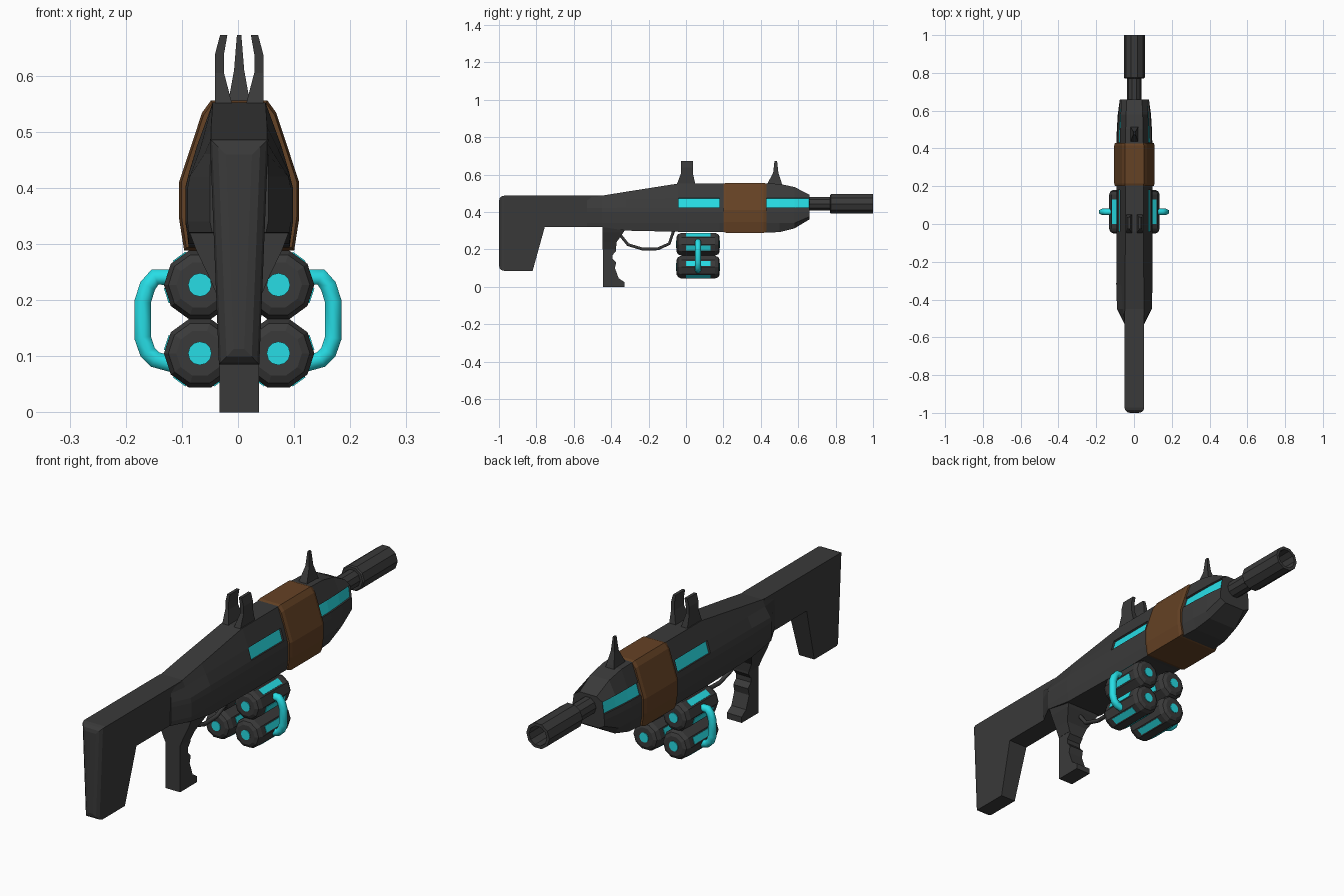
import bpy, bmesh, math
from mathutils import Vector

default = bpy.data.objects.get("Cube")
if default:
    bpy.data.objects.remove(default, do_unlink=True)


def material(name, rgb):
    m = bpy.data.materials.new(name)
    m.use_nodes = True
    m.diffuse_color = (*rgb, 1)
    m.node_tree.nodes["Principled BSDF"].inputs["Base Color"].default_value = (*rgb, 1)
    return m


DARK = material("charcoal", (0.042, 0.042, 0.042))
BROWN = material("brown", (0.13, 0.054, 0.018))
CYAN = material("cyan", (0.02, 0.72, 0.78))
SHIFT = 0.002  # the model sits slightly off its bounding centre


def finish(name, bm, *mats):
    bmesh.ops.recalc_face_normals(bm, faces=bm.faces)
    mesh = bpy.data.meshes.new(name)
    bm.to_mesh(mesh)
    bm.free()
    for m in mats:
        mesh.materials.append(m)
    obj = bpy.data.objects.new(name, mesh)
    obj.location.x = SHIFT
    bpy.context.collection.objects.link(obj)
    return obj


def skin(rings):
    """Join equal rings of points into a closed solid."""
    bm = bmesh.new()
    loops = [[bm.verts.new(p) for p in ring] for ring in rings]
    n = len(loops[0])
    for a, b in zip(loops, loops[1:]):
        for i in range(n):
            j = (i + 1) % n
            bm.faces.new((a[i], a[j], b[j], b[i]))
    bm.faces.new(loops[0])
    bm.faces.new(loops[-1])
    bmesh.ops.recalc_face_normals(bm, faces=bm.faces)
    return bm


def mirrored(y, half):
    return [(x, y, z) for x, z in half] + [(-x, y, z) for x, z in reversed(half)]


def rect(z, x0, x1, y0, y1):
    return [(x0, y0, z), (x1, y0, z), (x1, y1, z), (x0, y1, z)]


def slab(profile, width):
    """Side profile given width that may depend on height."""
    return skin([[(s * width(z), y, z) for y, z in profile] for s in (-1, 1)])


def turned(name, profile, cx, cz, mat, sides=10):
    """Faceted solid turned about a lengthwise axis."""
    turn = [2 * math.pi * i / sides for i in range(sides)]
    rings = [[(cx + r * math.cos(a), y, cz + r * math.sin(a)) for a in turn] for r, y in profile]
    return finish(name, skin(rings), mat)


def tube(name, points, radius, mat):
    data = bpy.data.curves.new(name, "CURVE")
    data.dimensions = "3D"
    data.bevel_depth = radius
    data.bevel_resolution = 1
    data.use_fill_caps = True
    spline = data.splines.new("POLY")
    spline.points.add(len(points) - 1)
    for p, co in zip(spline.points, points):
        p.co = (*co, 1)
    data.materials.append(mat)
    obj = bpy.data.objects.new(name, data)
    bpy.context.collection.objects.link(obj)
    return obj


# Receiver: y, top (z, w), upper panel edge, lower panel edge, middle w, bottom (z, w)
stations = [
    (-0.53, 0.487, 0.047, 0.46, 0.051, 0.42, 0.052, 0.052, 0.32, 0.048),
    (-0.45, 0.487, 0.05, 0.46, 0.062, 0.42, 0.088, 0.092, 0.32, 0.09),
    (-0.32, 0.508, 0.05, 0.468, 0.07, 0.424, 0.09, 0.096, 0.30, 0.09),
    (-0.04, 0.552, 0.047, 0.475, 0.075, 0.425, 0.09, 0.095, 0.294, 0.09),
    (0.18, 0.552, 0.047, 0.475, 0.075, 0.425, 0.09, 0.095, 0.294, 0.09),
    (0.43, 0.552, 0.047, 0.475, 0.075, 0.425, 0.09, 0.095, 0.29, 0.085),
    (0.50, 0.55, 0.046, 0.475, 0.075, 0.425, 0.088, 0.093, 0.292, 0.08),
    (0.58, 0.533, 0.044, 0.475, 0.073, 0.425, 0.083, 0.088, 0.312, 0.07),
    (0.66, 0.492, 0.04, 0.475, 0.068, 0.425, 0.075, 0.077, 0.36, 0.05),
]
rings = []
for y, zt, wt, zu, wu, zl, wl, wm, zb, wb in stations:
    half = [(wt, zt), (wu, zu), (wl, zl), (wm, 0.40), (wm, max(0.34, zb + 0.015)), (wb, zb)]
    rings.append(mirrored(y, half))
body = skin(rings)

# Recessed glowing side panels
panels = []
for f in body.faces:
    c = f.calc_center_median()
    in_height = all(0.42 < v.co.z < 0.48 for v in f.verts)
    if in_height and abs(c.x) > 0.05 and (-0.04 < c.y < 0.18 or 0.43 < c.y < 0.66):
        f.material_index = 1
        panels.append(f)
rims = bmesh.ops.inset_region(body, faces=panels, thickness=0.001, depth=-0.008,
                              use_even_offset=True, use_boundary=True)
for f in rims["faces"]:
    f.material_index = 0
finish("receiver", body, DARK, CYAN)

# Brown sleeve around the receiver
sleeve = [(0.05, 0.556), (0.066, 0.534), (0.107, 0.41), (0.107, 0.345), (0.098, 0.288)]
finish("sleeve", skin([
    mirrored(y, [(x * k, 0.42 + (z - 0.42) * k) for x, z in sleeve])
    for y, k in ((0.2, 0.96), (0.215, 1), (0.415, 1), (0.43, 0.96))]), BROWN)

# Stock with a rounded butt
stock_side = [(-1, 0.487), (-1, 0.085), (-0.82, 0.085), (-0.755, 0.32), (-0.46, 0.32), (-0.46, 0.487)]
stock = slab(stock_side, lambda z: 0.036 + (z - 0.085) * 0.04)
butt = [e for e in stock.edges if all(v.co.y < -0.99 for v in e.verts)]
bmesh.ops.bevel(stock, geom=butt, offset=0.028, segments=3, profile=0.5, affect="EDGES")
finish("stock", stock, DARK)

# Pistol grip with finger grooves, flaring into the receiver
grip_side = [(-0.445, 0.21), (-0.445, 0), (-0.33, 0), (-0.33, 0.025), (-0.36, 0.045), (-0.38, 0.1),
             (-0.373, 0.13), (-0.392, 0.15), (-0.392, 0.17), (-0.375, 0.19), (-0.375, 0.21)]
finish("grip", slab(grip_side, lambda z: 0.035), DARK)
finish("grip_flare", skin([
    rect(z, -w, w, -0.446, y) for z, w, y in ((0.2, 0.036, -0.375), (0.24, 0.053, -0.37),
                                              (0.29, 0.077, -0.335), (0.325, 0.09, -0.315))]), DARK)

# Trigger guard
guard = [(-0.35, 0.275), (-0.31, 0.225), (-0.23, 0.201), (-0.15, 0.203), (-0.09, 0.23), (-0.066, 0.30)]
tube("trigger_guard", [(SHIFT, y, z) for y, z in guard], 0.009, DARK)

# Barrel and hollow muzzle
turned("barrel", [(0.038, 0.6), (0.038, 0.8)], 0, 0.443, DARK)
turned("muzzle", [(0.05, 0.77), (0.055, 0.775), (0.055, 1), (0.042, 1), (0.042, 0.82)], 0, 0.443, DARK)

# Sights
finish("front_sight", skin([
    rect(z, -w, w, y0, y1) for z, w, y0, y1 in (
        (0.54, 0.022, 0.43, 0.515), (0.56, 0.018, 0.44, 0.51),
        (0.61, 0.009, 0.466, 0.494), (0.672, 0.004, 0.473, 0.487))]), DARK)
for side, s in (("left", 1), ("right", -1)):
    finish("rear_sight_" + side, skin([
        rect(z, s * a, s * b, y0, y1) for z, a, b, y0, y1 in (
            (0.54, 0.01, 0.043, -0.052, 0.052), (0.605, 0.027, 0.043, -0.027, 0.037),
            (0.638, 0.027, 0.043, -0.027, 0.037), (0.672, 0.021, 0.034, -0.027, 0.037))]), DARK)

# Four magazine drums with end discs and side strips
drum = [(0.042, -0.05), (0.056, -0.043), (0.064, -0.025), (0.064, 0.155), (0.056, 0.173), (0.042, 0.18)]
for side, s in (("left", 1), ("right", -1)):
    for level, cz, first in (("upper", 0.227, -90), ("lower", 0.105, 90)):
        tag = level + "_" + side
        cx = s * 0.07
        turned("drum_" + tag, drum, cx, cz, DARK)
        for end, y in (("rear", -0.05), ("fore", 0.18)):
            turned("drum_disc_" + end + "_" + tag, [(0.021, y - 0.003), (0.021, y + 0.003)], cx, cz, CYAN, 12)
        for i in range(5):
            a = math.radians(first + 72 * i)
            out, along = Vector((math.cos(a), 0, math.sin(a))), Vector((-math.sin(a), 0, math.cos(a)))
            foot = Vector((cx, 0, cz)) + out * 0.0609
            strip = [[foot + out * h + along * w + Vector((0, y, 0))
                      for w, y in ((-0.014, 0), (0.014, 0), (0.014, 0.13), (-0.014, 0.13))]
                     for h in (-0.003, 0.002)]
            finish("drum_strip_%d_%s" % (i + 1, tag), skin(strip), CYAN)

    # Carry handle joining the upper and lower drum
    arc = [(0.11, 0.24), (0.148, 0.241), (0.161, 0.225), (0.17, 0.197),
           (0.17, 0.133), (0.161, 0.107), (0.148, 0.094), (0.11, 0.084)]
    tube("handle_" + side, [(s * x, 0.064, z) for x, z in arc], 0.017, CYAN)
